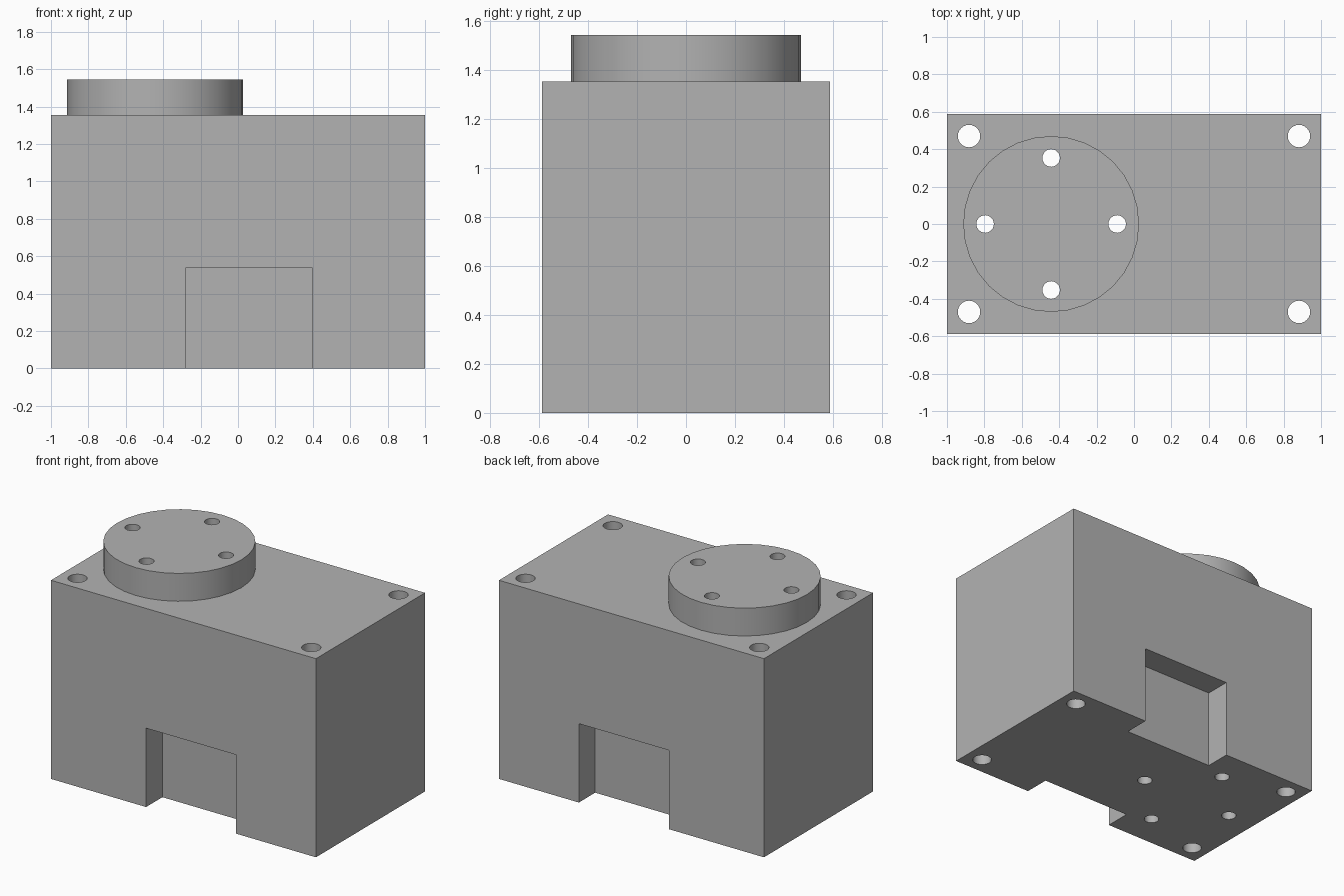
import bpy
import math

default = bpy.data.objects.get("Cube")
if default:
    bpy.data.objects.remove(default, do_unlink=True)

WIDTH, DEPTH, HEIGHT = 2.0, 1.176, 1.355
BOSS_X, BOSS_R, BOSS_TOP = -0.443, 0.47, 1.545
NOTCH_LEFT, NOTCH_RIGHT, NOTCH_TOP, NOTCH_DEPTH = 0.397, -0.282, 0.538, 0.176

grey = bpy.data.materials.new("machined grey")
grey.use_nodes = True
colour = (0.45, 0.45, 0.45, 1)
grey.diffuse_color = colour
grey.node_tree.nodes["Principled BSDF"].inputs["Base Color"].default_value = colour


def finish(obj, name):
    obj.name = name
    obj.data.materials.append(grey)
    return obj


def box(name, size, centre):
    bpy.ops.mesh.primitive_cube_add(size=1, location=centre)
    obj = bpy.context.object
    obj.scale = size
    bpy.ops.object.transform_apply(location=False, rotation=False, scale=True)
    return finish(obj, name)


def cylinder(name, radius, x, y, bottom, top, sides=32):
    bpy.ops.mesh.primitive_cylinder_add(
        vertices=sides, radius=radius, depth=top - bottom,
        location=(x, y, (bottom + top) / 2))
    return finish(bpy.context.object, name)


def boolean(target, tool, operation):
    mod = target.modifiers.new(tool.name, "BOOLEAN")
    mod.operation, mod.solver, mod.object = operation, "EXACT", tool
    bpy.context.view_layer.objects.active = target
    bpy.ops.object.modifier_apply(modifier=mod.name)
    bpy.data.objects.remove(tool, do_unlink=True)


# Main block with the round boss fused on top
block = box("housing_block", (WIDTH, DEPTH, HEIGHT), (0, 0, HEIGHT / 2))
boss = cylinder("round_boss", BOSS_R, BOSS_X, 0, HEIGHT - 0.1, BOSS_TOP)
boolean(block, boss, "UNION")

# Matching notches at the foot of the front and back
for side in (-1, 1):
    notch = box("notch_cutter",
                (NOTCH_LEFT - NOTCH_RIGHT, 2 * NOTCH_DEPTH, 2 * NOTCH_TOP),
                ((NOTCH_LEFT + NOTCH_RIGHT) / 2, side * DEPTH / 2, 0))
    boolean(block, notch, "DIFFERENCE")

# Through holes: four in the corners, four around the boss
holes = [(sx * 0.882, sy * 0.47, 0.06) for sx in (-1, 1) for sy in (-1, 1)]
holes += [(BOSS_X + 0.353 * math.cos(a), 0.353 * math.sin(a), 0.047)
          for a in (i * math.pi / 2 for i in range(4))]
for x, y, radius in holes:
    boolean(block, cylinder("hole_cutter", radius, x, y, -0.2, 1.8, 24), "DIFFERENCE")

# Smooth round walls, crisp edges
bpy.ops.object.select_all(action="DESELECT")
block.select_set(True)
bpy.context.view_layer.objects.active = block
bpy.ops.object.shade_smooth_by_angle(angle=math.radians(30))
